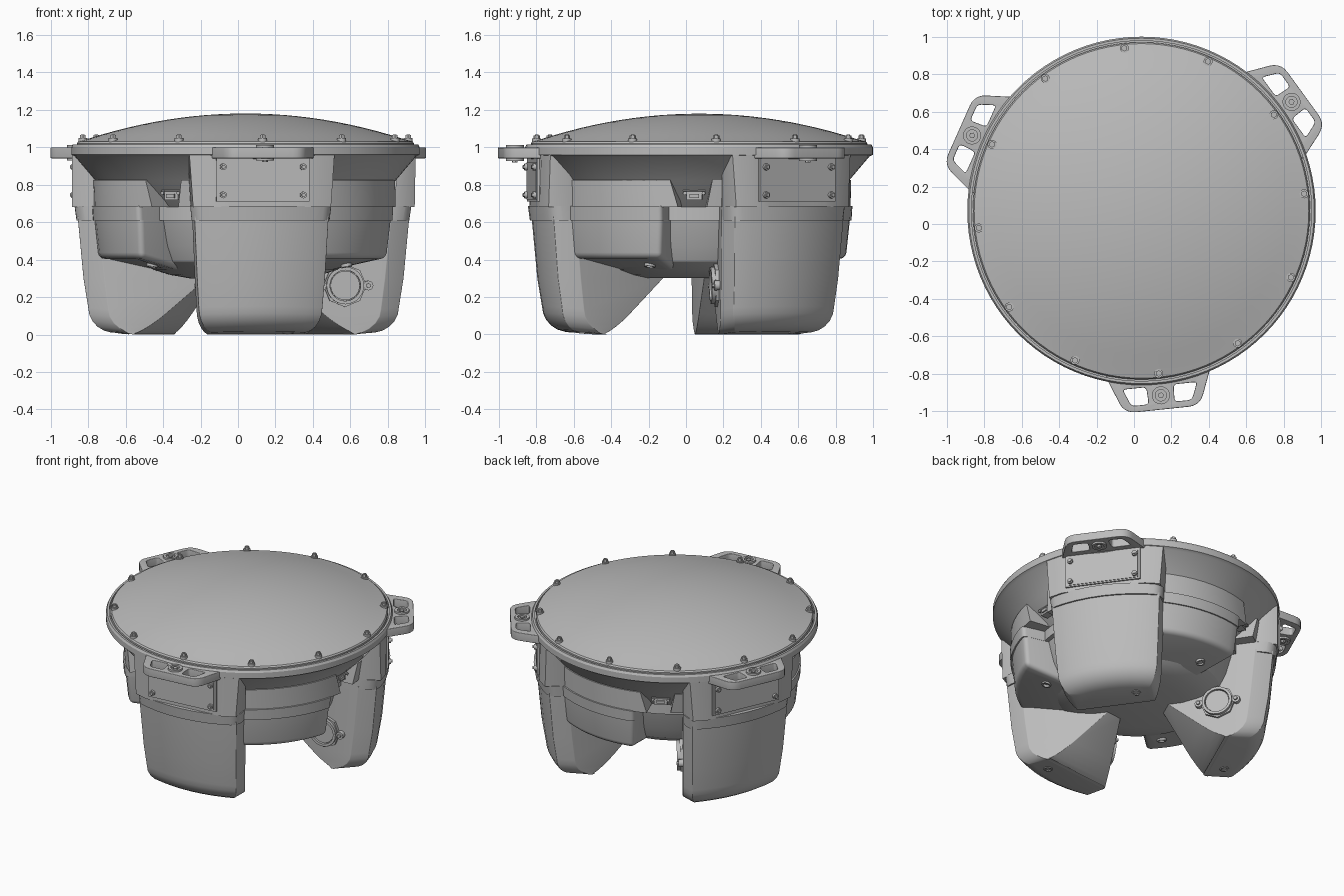
import bpy, bmesh
from math import cos, sin, radians, sqrt, pi
from mathutils import Vector, Matrix

if "Cube" in bpy.data.objects:
    bpy.data.objects.remove(bpy.data.objects["Cube"])

CENTRE = Vector((0.04, 0.07, 0))
LEG_ANGLES = {"front": -84, "left": 36, "right": 156}

grey = bpy.data.materials.new("housing_grey")
grey.use_nodes = True
grey.diffuse_color = (0.5, 0.5, 0.5, 1)
grey.node_tree.nodes["Principled BSDF"].inputs["Base Color"].default_value = (0.5, 0.5, 0.5, 1)


def finish(name, bm, smooth=32):
    bmesh.ops.recalc_face_normals(bm, faces=bm.faces)
    mesh = bpy.data.meshes.new(name)
    bm.to_mesh(mesh)
    bm.free()
    mesh.materials.append(grey)
    obj = bpy.data.objects.new(name, mesh)
    bpy.context.collection.objects.link(obj)
    bpy.ops.object.select_all(action='DESELECT')
    obj.select_set(True)
    bpy.context.view_layer.objects.active = obj
    bpy.ops.object.shade_smooth_by_angle(angle=radians(smooth))
    obj.location = CENTRE
    return obj


def triple(obj):
    """Repeat a part modelled along +x at each leg direction."""
    base = obj.name
    for i, (side, angle) in enumerate(LEG_ANGLES.items()):
        part = obj if i == 0 else obj.copy()
        if i:
            bpy.context.collection.objects.link(part)
        part.name = side + "_" + base
        part.rotation_euler.z = radians(angle)


def loft(name, sections, bevel=0, uprights_only=False):
    """Skin closed loops from bottom to top, rounding all but the top rim."""
    bm = bmesh.new()
    loops = [[bm.verts.new(p) for p in s] for s in sections]
    level = {v: k for k, loop in enumerate(loops) for v in loop}
    n = len(loops[0])
    for a, b in zip(loops, loops[1:]):
        for i in range(n):
            j = (i + 1) % n
            bm.faces.new((a[i], a[j], b[j], b[i]))
    bm.faces.new(loops[0])
    bm.faces.new(loops[-1])
    bmesh.ops.recalc_face_normals(bm, faces=bm.faces)
    if bevel:
        edges = []
        for e in bm.edges:
            low, high = sorted(level[v] for v in e.verts)
            if e.calc_face_angle(0) > radians(24) and (
                    low != high or (not uprights_only and low < len(loops) - 1)):
                edges.append(e)
        bmesh.ops.bevel(bm, geom=edges, offset=bevel, segments=4, profile=0.5,
                        affect='EDGES', clamp_overlap=True)
    return finish(name, bm)


def revolve(name, profile, steps=96):
    bm = bmesh.new()
    verts = [bm.verts.new((r, 0, z)) for r, z in profile]
    edges = [bm.edges.new(p) for p in zip(verts, verts[1:])]
    bmesh.ops.spin(bm, geom=verts + edges, cent=(0, 0, 0), axis=(0, 0, 1),
                   angle=2 * pi, steps=steps)
    bmesh.ops.remove_doubles(bm, verts=bm.verts, dist=0.0005)
    return finish(name, bm, 25)


def add_disc(bm, radius, depth, loc, axis=(0, 0, 1), sides=16):
    rot = Vector(axis).to_track_quat('Z', 'Y').to_matrix().to_4x4()
    bmesh.ops.create_cone(bm, cap_ends=True, segments=sides, radius1=radius,
                          radius2=radius, depth=depth,
                          matrix=Matrix.Translation(loc) @ rot)


def add_ring(bm, outer, inner, height, loc, axis, sides=24):
    """Square-section ring standing on a surface."""
    mat = Matrix.Translation(loc) @ Vector(axis).to_track_quat('Z', 'Y').to_matrix().to_4x4()
    rows = [[bm.verts.new(mat @ Vector((r * cos(2 * pi * i / sides), r * sin(2 * pi * i / sides), h)))
             for i in range(sides)]
            for r, h in ((outer, -height), (outer, height), (inner, height), (inner, -height))]
    for k in range(4):
        for i in range(sides):
            j = (i + 1) % sides
            bm.faces.new((rows[k][i], rows[k][j], rows[k - 3][j], rows[k - 3][i]))


def add_box(bm, size, loc):
    bmesh.ops.create_cube(bm, size=1, matrix=Matrix.Translation(loc) @ Matrix.Diagonal((*size, 1)))


def leg_section(z, outer, half, inner, flat=2.0, rise=0.0):
    """Wedge narrowing inward, with an arc or flat outer face."""
    neck = 0.06 + (inner - 0.2) * 0.6
    shoulder = inner + (half - neck) / 0.6
    pts = [(inner, neck), (inner, -neck), (shoulder, -half)]
    for i in range(9):
        y = half * (i / 4 - 1)
        pts.append((min(flat, sqrt(outer ** 2 - y * y)), y))
    pts.append((shoulder, half))
    return [(x, y, z + rise * max(0, x - inner)) for x, y in pts]


def sector(z, outer, start, end, inner=0.3, drop=0.0):
    pts = []
    for r, a, b in ((outer, start, end), (inner, end, start)):
        for i in range(13):
            t = radians(a + (b - a) * i / 12)
            pts.append((r * cos(t), r * sin(t), z - (drop if r == inner else 0)))
    return pts


def rounded(points, radius):
    out = []
    for i, p in enumerate(points):
        p, a, b = Vector(p), Vector(points[i - 1]), Vector(points[(i + 1) % len(points)])
        s, e = p + (a - p).normalized() * radius, p + (b - p).normalized() * radius
        for k in range(6):
            t = k / 5
            out.append(s * (1 - t) ** 2 + p * 2 * t * (1 - t) + e * t * t)
    return out


# Core hull with its flared rim, and the domed lid
revolve("core_hull", [(0, 0.3), (0.3, 0.3), (0.4, 0.318), (0.49, 0.345), (0.55, 0.39), (0.59, 0.47),
                      (0.63, 0.61), (0.66, 0.61), (0.66, 0.68), (0.8, 0.82), (0.91, 0.95),
                      (0.93, 0.96), (0.93, 1.0), (0.922, 1.015), (0.908, 1.015), (0.908, 0.99),
                      (0, 0.99)])
dome = [(0.84 * (1 - i / 12), 1.045 + 0.135 * (1 - (1 - i / 12) ** 2)) for i in range(13)]
revolve("domed_lid", [(0, 0.98), (0.9, 0.98), (0.9, 1.02), (0.893, 1.03)] + dome)

# Lid bolts: washer, hex head and stud
bm = bmesh.new()
for i in range(12):
    a = radians(6 + 30 * i)
    x, y = 0.873 * cos(a), 0.873 * sin(a)
    add_disc(bm, 0.024, 0.02, (x, y, 1.038))
    add_disc(bm, 0.017, 0.024, (x, y, 1.052), sides=6)
    add_disc(bm, 0.01, 0.014, (x, y, 1.062), sides=10)
finish("lid_bolts", bm)

# Legs: lower foot with rounded sole, seam band and upper column
foot = []
for i in range(6):
    a = pi / 2 * i / 5
    z, inset = 0.11 * (1 - cos(a)), 1 - sin(a)
    foot.append(leg_section(z, 0.84 - 0.12 * inset, 0.332 - 0.08 * inset,
                            0.5 + 0.05 * inset - z, rise=0.09))
triple(loft("leg", foot + [leg_section(0.3, 0.865, 0.343, 0.2),
                           leg_section(0.63, 0.896, 0.36, 0.2)], 0.055, True))
triple(loft("leg_band", [leg_section(0.61, 0.905, 0.37, 0.21),
                         leg_section(0.685, 0.915, 0.378, 0.21)], 0.05, True))
triple(loft("leg_column", [leg_section(0.68, 0.925, 0.37, 0.25, flat=0.888),
                           leg_section(0.97, 0.926, 0.39, 0.25, flat=0.893)]))

# Pods between the legs, with shoulders around the connector bay
triple(loft("pod", [sector(0.41, 0.785, 6, 69, 0.32, 0.1),
                    sector(0.63, 0.808, 6, 70, 0.3)], 0.055))
triple(loft("pod_band", [sector(0.61, 0.815, 10, 70), sector(0.685, 0.82, 10, 70)], 0.03, True))
triple(loft("pod_shoulder", [sector(0.68, 0.81, 10, 76), sector(0.825, 0.813, 10, 73)]))
triple(loft("bay_web", [sector(0.68, 0.79, 87, 108), sector(0.825, 0.813, 89, 108)]))

# Cover plate with corner screws
bm = bmesh.new()
add_box(bm, (0.04, 0.5, 0.25), (0.878, 0, 0.835))
add_box(bm, (0.04, 0.47, 0.2), (0.882, 0, 0.82))
for y in (-0.215, 0.215):
    for z in (0.745, 0.895):
        add_disc(bm, 0.018, 0.024, (0.905, y, z), (1, 0, 0), 12)
        add_disc(bm, 0.011, 0.02, (0.915, y, z), (1, 0, 0), 6)
triple(finish("cover_plate", bm))

# Carrying handle: slotted plate made from a filled curve
curve = bpy.data.curves.new("handle", 'CURVE')
curve.dimensions = '2D'
curve.fill_mode = 'BOTH'
curve.extrude = 0.025
curve.bevel_depth = 0.004
slot = [(0.935, 0.07), (1.035, 0.065), (1.035, 0.165), (0.935, 0.205)]
outlines = [([(0.83, -0.29), (1.062, -0.2), (1.062, 0.2), (0.83, 0.29)], 0.06),
            (slot, 0.025), ([(x, -y) for x, y in slot], 0.025)]
for pts, radius in outlines:
    pts = rounded(pts, radius)
    spline = curve.splines.new('POLY')
    spline.points.add(len(pts) - 1)
    spline.use_cyclic_u = True
    for sp, p in zip(spline.points, pts):
        sp.co = (p.x, p.y, 0, 1)
source = bpy.data.objects.new("handle_outline", curve)
bpy.context.collection.objects.link(source)
bpy.context.view_layer.update()
mesh = bpy.data.meshes.new_from_object(source.evaluated_get(bpy.context.evaluated_depsgraph_get()))
bpy.data.objects.remove(source)
bm = bmesh.new()
bm.from_mesh(mesh)
bmesh.ops.translate(bm, verts=bm.verts, vec=(0, 0, 0.97))
bmesh.ops.remove_doubles(bm, verts=bm.verts, dist=0.0001)
triple(finish("handle", bm))

# Boss in the middle of the handle
bm = bmesh.new()
add_ring(bm, 0.048, 0.03, 0.042, (0.99, 0, 0.97), (0, 0, 1))
add_disc(bm, 0.032, 0.06, (0.99, 0, 0.965), sides=24)
add_disc(bm, 0.016, 0.09, (0.99, 0, 0.965), sides=6)
triple(finish("handle_boss", bm))

# Round port on the side of each leg
bm = bmesh.new()
port, out = Vector((0.485, -0.234, 0.262)), Vector((-0.515, -0.857, -0.02))
along = Vector((0.857, -0.515, 0))
add_disc(bm, 0.115, 0.03, port, out, 8)
add_ring(bm, 0.1, 0.082, 0.035, port, out, 32)
add_disc(bm, 0.078, 0.05, port, out, 32)
for s in (-1, 1):
    ear = port + along * 0.125 * s
    add_disc(bm, 0.026, 0.05, ear, out, 12)
    add_disc(bm, 0.013, 0.075, ear, out, 6)
triple(finish("leg_port", bm))

# Connector in the bay
bm = bmesh.new()
add_box(bm, (0.1, 0.12, 0.012), (0.7, 0, 0.772))
add_box(bm, (0.1, 0.085, 0.045), (0.7, 0, 0.74))
add_box(bm, (0.12, 0.05, 0.02), (0.7, 0, 0.74))
for y in (-0.05, 0.05):
    add_disc(bm, 0.01, 0.1, (0.71, y, 0.755), (1, 0, 0), 8)
bmesh.ops.rotate(bm, verts=bm.verts, cent=(0, 0, 0), matrix=Matrix.Rotation(radians(82), 3, 'Z'))
triple(finish("bay_connector", bm))

# Drain collars under the legs and pods
bm = bmesh.new()
add_ring(bm, 0.03, 0.02, 0.008, (0.64, 0.16, 0.012), (0.09, 0, -1), 20)
a = radians(58)
add_ring(bm, 0.03, 0.02, 0.01, (0.6 * cos(a), 0.6 * sin(a), 0.37),
         (0.23 * cos(a), 0.23 * sin(a), -1), 20)
triple(finish("drain_collars", bm))
